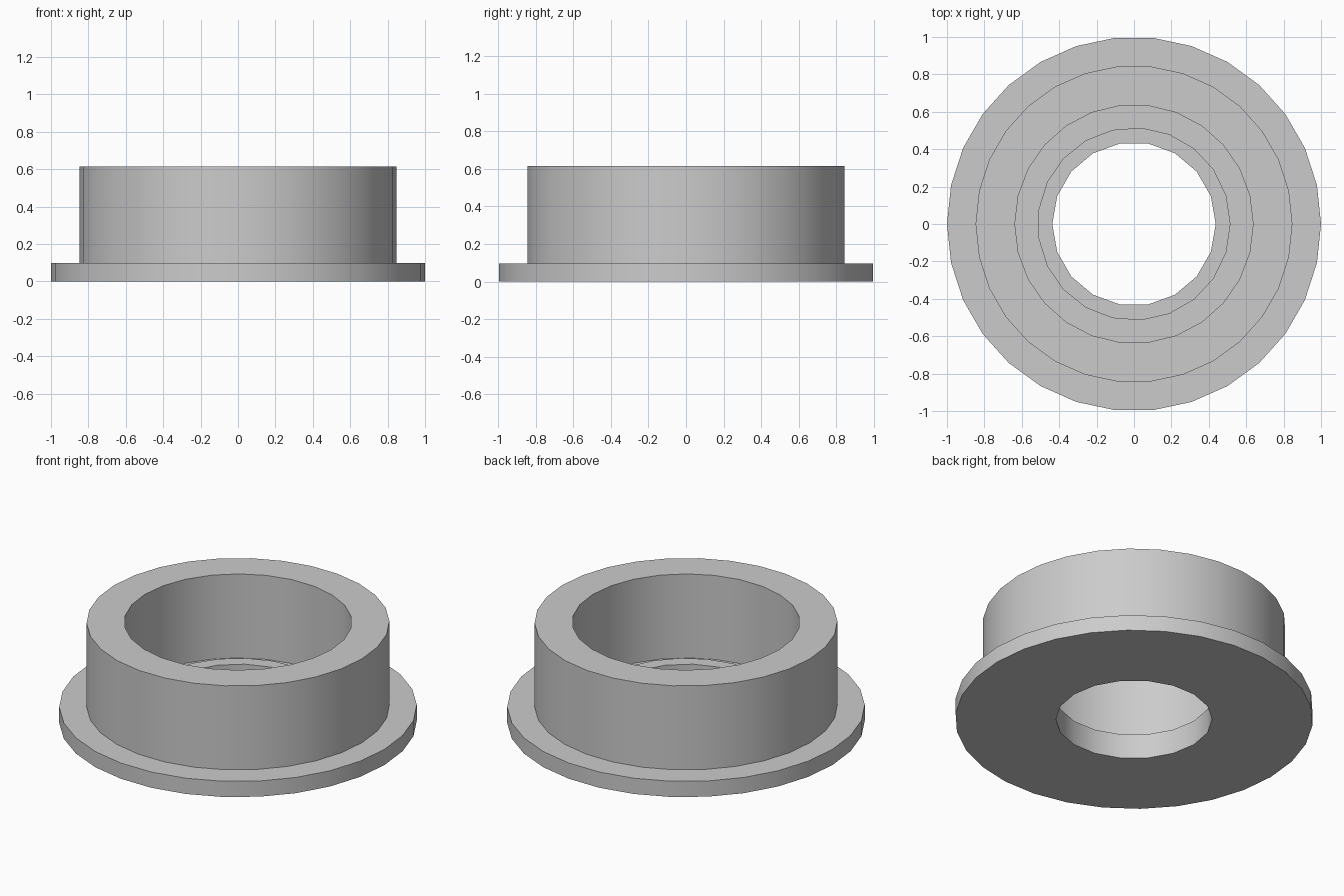
import bpy, bmesh, math

cube = bpy.data.objects.get("Cube")
if cube:
    bpy.data.objects.remove(cube, do_unlink=True)

grey = bpy.data.materials.new("plain grey")
grey.use_nodes = True
grey.diffuse_color = (0.6, 0.6, 0.6, 1)
grey.node_tree.nodes["Principled BSDF"].inputs["Base Color"].default_value = (0.6, 0.6, 0.6, 1)

TOP, FLOOR, BOSS = 0.615, 0.097, 0.152
bm = bmesh.new()


def wall(radius, sides, z_low, z_high):
    """Upright wall of a ring; returns its lower and upper edge loops."""
    loops = []
    for z in (z_low, z_high):
        loops.append([bm.verts.new((radius * math.cos(math.tau * i / sides),
                                    radius * math.sin(math.tau * i / sides), z))
                      for i in range(sides)])
    low, high = loops
    for i in range(sides):
        j = (i + 1) % sides
        bm.faces.new((low[i], low[j], high[j], high[i]))
    return [[bm.edges.get((v[i], v[(i + 1) % sides])) for i in range(sides)]
            for v in loops]


def flat_ring(outer, inner):
    """Flat face between two concentric edge loops."""
    bmesh.ops.triangle_fill(bm, edges=outer + inner, use_beauty=True, normal=(0, 0, 1))


# Walls, from the outside inward
flange_low, flange_high = wall(1.0, 30, 0, FLOOR)
body_low, body_high = wall(0.847, 30, FLOOR, TOP)
bore_low, bore_high = wall(0.637, 26, FLOOR, TOP)
boss_low, boss_high = wall(0.516, 21, FLOOR, BOSS)
hole_low, hole_high = wall(0.437, 18, 0, BOSS)

# Flange step, rim, cup floor, raised lip and underside
flat_ring(flange_high, body_low)
flat_ring(body_high, bore_high)
flat_ring(bore_low, boss_low)
flat_ring(boss_high, hole_high)
flat_ring(flange_low, hole_low)
bmesh.ops.recalc_face_normals(bm, faces=bm.faces[:])

mesh = bpy.data.meshes.new("flanged_cup")
bm.to_mesh(mesh)
bm.free()
mesh.materials.append(grey)
cup = bpy.data.objects.new("flanged_cup", mesh)
bpy.context.collection.objects.link(cup)

# Smooth walls with crisp rims
bpy.ops.object.select_all(action='DESELECT')
cup.select_set(True)
bpy.context.view_layer.objects.active = cup
bpy.ops.object.shade_smooth_by_angle(angle=math.radians(30))
